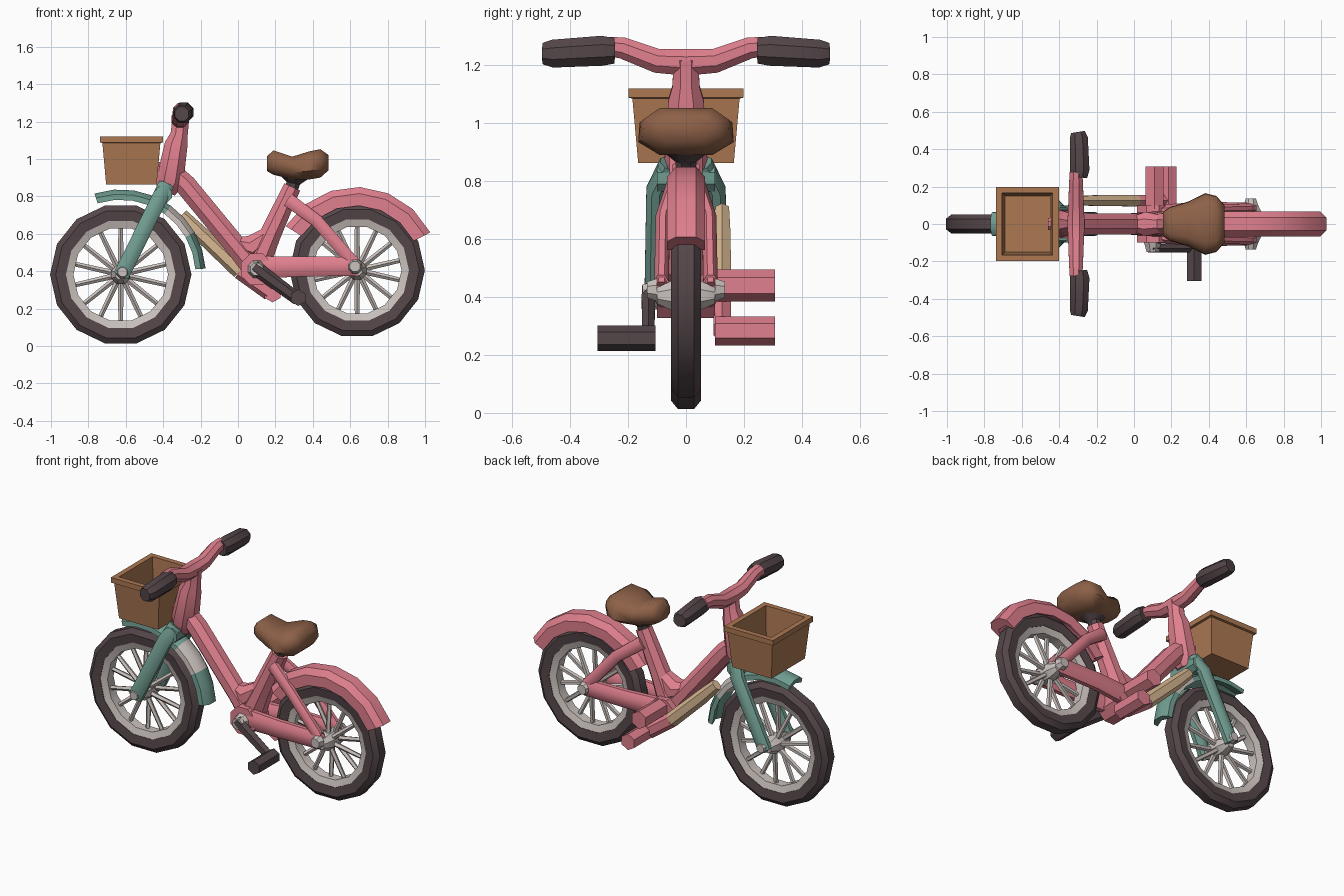
import bpy, bmesh, math
from mathutils import Vector

if "Cube" in bpy.data.objects:
    bpy.data.objects.remove(bpy.data.objects["Cube"])


def material(name, rgb):
    lin = [((c / 255 + 0.055) / 1.055) ** 2.4 for c in rgb]
    m = bpy.data.materials.new(name)
    m.diffuse_color = (*lin, 1)
    m.use_nodes = True
    m.node_tree.nodes["Principled BSDF"].inputs["Base Color"].default_value = m.diffuse_color
    return m


PINK = material("pink paint", (224, 128, 142))
DARK = material("dark rubber", (84, 70, 73))
BROWN = material("brown leather", (142, 97, 72))
WICKER = material("basket tan", (172, 120, 82))
GREEN = material("sage green", (112, 156, 144))
CREAM = material("cream tan", (216, 184, 146))
GREY = material("light grey", (202, 193, 189))


def finish(name, bm, mat, angle=38):
    bmesh.ops.recalc_face_normals(bm, faces=bm.faces)
    me = bpy.data.meshes.new(name)
    bm.to_mesh(me)
    bm.free()
    me.materials.append(mat)
    me.shade_smooth()
    me.set_sharp_from_angle(angle=math.radians(angle))
    ob = bpy.data.objects.new(name, me)
    bpy.context.collection.objects.link(ob)
    return ob


def add_loft(bm, rings, wrap=False):
    vs = [[bm.verts.new(p) for p in r] for r in rings]
    n = len(vs[0])
    for i in range(len(vs) if wrap else len(vs) - 1):
        a, b = vs[i], vs[(i + 1) % len(vs)]
        for j in range(n):
            k = (j + 1) % n
            bm.faces.new((a[j], a[k], b[k], b[j]))
    if not wrap:
        bm.faces.new(vs[0])
        bm.faces.new(vs[-1])


def loft(name, rings, mat, wrap=False, angle=38):
    bm = bmesh.new()
    add_loft(bm, rings, wrap)
    return finish(name, bm, mat, angle)


def tube_rings(pts, radii, sides=8, flat=1.0):
    pts = [Vector(p) for p in pts]
    if not isinstance(radii, (list, tuple)):
        radii = [radii] * len(pts)
    rings = []
    for i, p in enumerate(pts):
        t = (pts[min(i + 1, len(pts) - 1)] - pts[max(i - 1, 0)]).normalized()
        ref = Vector((1, 0, 0)) if abs(t.y) > 0.7 else Vector((0, 1, 0))
        u = (ref - t * ref.dot(t)).normalized()
        v = t.cross(u)
        ring = []
        for j in range(sides):
            a = 2 * math.pi * (j + 0.5) / sides
            ring.append(p + (u * math.cos(a) * flat + v * math.sin(a)) * radii[i])
        rings.append(ring)
    return rings


def tube(name, pts, radii, mat, sides=8, flat=1.0):
    return loft(name, tube_rings(pts, radii, sides, flat), mat)


def lathe(name, profile, cx, cz, mat, n=14, a0=0, a1=360):
    full = a1 - a0 == 360
    rings = []
    for i in range(n if full else n + 1):
        a = math.radians(a0 + (a1 - a0) * i / n)
        rings.append([(cx + r * math.cos(a), y, cz + r * math.sin(a)) for r, y in profile])
    return loft(name, rings, mat, full)


def wheel(name, cx, cz, R):
    lathe(name + "_tyre", [(R, -.028), (R, .028), (R - .03, .052), (R - .085, .045),
                           (R - .085, -.045), (R - .03, -.052)], cx, cz, DARK)
    lathe(name + "_rim", [(R - .08, -.044), (R - .08, .044), (R - .125, .03),
                          (R - .125, -.03)], cx, cz, GREY)
    bm = bmesh.new()
    for i in range(14):
        a = 2 * math.pi * (i + .5) / 14
        c, s = math.cos(a), math.sin(a)
        y = .022 * (-1) ** i
        add_loft(bm, tube_rings([(cx + .03 * c, y, cz + .03 * s),
                                 (cx + (R - .11) * c, y * .3, cz + (R - .11) * s)], [.016, .013], 5))
    finish(name + "_spokes", bm, GREY)
    tube(name + "_hub", [(cx, y, cz) for y in (-.1, -.05, .05, .1)], [.03, .055, .055, .03], GREY)


# wheels
FX, FZ, RX, RZ = -.627, .382, .637, .405
wheel("front_wheel", FX, FZ, .378)
wheel("rear_wheel", RX, RZ, .362)

# fenders
front = [(.40, -.065), (.43, -.062), (.455, -.03), (.455, .03), (.43, .062), (.40, .065), (.425, 0)]
lathe("front_fender", front, FX, FZ, GREEN, 4, 54, 108)
lathe("front_fender_pale_band", front, FX, FZ, GREY, 2, 30, 54)
lathe("front_fender_tail", front, FX, FZ, GREEN, 2, 4, 30)
lathe("rear_fender", [(.345, -.066), (.41, -.066), (.445, -.035), (.445, .035), (.41, .066),
                      (.345, .066), (.345, .054), (.385, .03), (.385, -.03), (.345, -.054)],
      RX - .005, RZ, PINK, 6, 27, 148)

# fork legs, axle nuts and stays on both sides
for s, side in ((-1, "near"), (1, "far")):
    tube("fork_leg_" + side, [(-.385, s * .06, .86), (-.43, s * .105, .77), (-.625, s * .112, .375)],
         [.045, .046, .046], GREEN, 8, .75)
    tube("front_axle_nut_" + side, [(-.617, s * .12, .395), (-.617, s * .15, .395)], [.036, .026], GREY)
    tube("chain_stay_" + side, [(.1, s * .065, .42), (.35, s * .085, .425), (.64, s * .085, .425)],
         [.065, .058, .055], PINK, 8, .6)
    tube("seat_stay_" + side, [(.27, s * .04, .78), (.42, s * .08, .67), (.63, s * .085, .43)],
         [.04, .036, .036], PINK, 8, .75)
    tube("rear_axle_nut_" + side, [(.625, s * .1, .425), (.625, s * .135, .425)], [.042, .03], GREY)
tube("fork_crown", [(-.4, -.1, .81), (-.4, .1, .81)], .05, GREEN)

# frame
tube("head_tube", [(-.385, 0, .82), (-.365, 0, .88), (-.33, 0, 1.08), (-.315, 0, 1.13), (-.305, 0, 1.22)],
     [.055, .08, .066, .05, .048], PINK)
tube("down_tube", [(-.35, 0, .93), (-.28, 0, .86), (0, 0, .52), (.1, 0, .40)], [.055, .062, .062, .07], PINK)
tube("seat_tube", [(.09, 0, .41), (.17, 0, .59), (.29, 0, .85)], [.08, .062, .05], PINK)
tube("frame_gusset", [(-.02, 0, .55), (.07, 0, .525), (.2, 0, .62)], [.04, .07, .04], PINK)
tube("bottom_bracket", [(.1, -.1, .41), (.1, .1, .41)], [.09, .09], PINK)

# handlebar and grips
tube("handlebar", [(-.31, -.28, 1.265), (-.31, -.22, 1.26), (-.31, -.1, 1.215), (-.31, .0, 1.21),
                   (-.31, .1, 1.215), (-.31, .22, 1.26), (-.31, .28, 1.265)],
     [.036, .04, .045, .05, .045, .04, .036], PINK)
for s, side in ((-1, "near"), (1, "far")):
    tube("grip_" + side, [(-.295, s * .25, 1.25), (-.29, s * .29, 1.25), (-.295, s * .46, 1.24),
                          (-.3, s * .492, 1.24)], [.048, .056, .052, .04], DARK)

# saddle
shape = [(-.55, 0), (.55, 0), (1, .3), (.97, .75), (.6, 1), (-.6, 1), (-.97, .75), (-1, .3)]
secs = [(.155, .065, .935, 1.015), (.19, .09, .915, 1.045), (.29, .12, .89, 1.012), (.38, .165, .89, 1.04),
        (.44, .15, .9, 1.052), (.485, .1, .94, 1.02)]
loft("seat", [[(x, h * y, lo + (hi - lo) * z) for y, z in shape] for x, h, lo, hi in secs], BROWN, angle=55)
tube("seat_post", [(.285, 0, .83), (.295, 0, .87), (.3, 0, .905)], [.035, .04, .085], DARK)


# basket with open top and flared rim
def rect(g, z):
    x0, x1, h = -.705 + g, -.435 - g, .165 - g
    return [(x0, -h, z), (x1, -h, z), (x1, h, z), (x0, h, z)]


loft("basket", [rect(*p) for p in ((0, .862), (-.02, 1.085), (-.033, 1.088), (-.033, 1.12),
                                   (0, 1.12), (.015, .885))], WICKER)
tube("basket_bracket", [(-.46, 0, .95), (-.34, 0, .95)], .035, PINK)

# near crank and pedal
tube("crank_cap", [(.1, -.1, .41), (.1, -.15, .41)], [.05, .035], GREY)
tube("crank_arm", [(.085, -.13, .425), (.13, -.13, .39), (.32, -.13, .25)], [.035, .038, .034], DARK, 6, .7)
tube("near_pedal", [(.322, -.105, .258), (.322, -.305, .258)], .044, DARK, 6)

# far side bar and pedals
tube("far_bar_cream", [(-.3, .125, .70), (-.2, .125, .60), (.01, .125, .40)], [.034, .042, .044], CREAM, 6, .8)
tube("far_bar_pink", [(.01, .125, .40), (.17, .125, .285)], .044, PINK, 6, .8)
tube("far_upper_pedal", [(.11, .08, .44), (.11, .308, .44)], [.055, .055], PINK, 6)
tube("far_lower_pedal", [(.185, .1, .283), (.185, .308, .283)], [.05, .05], PINK, 6)
